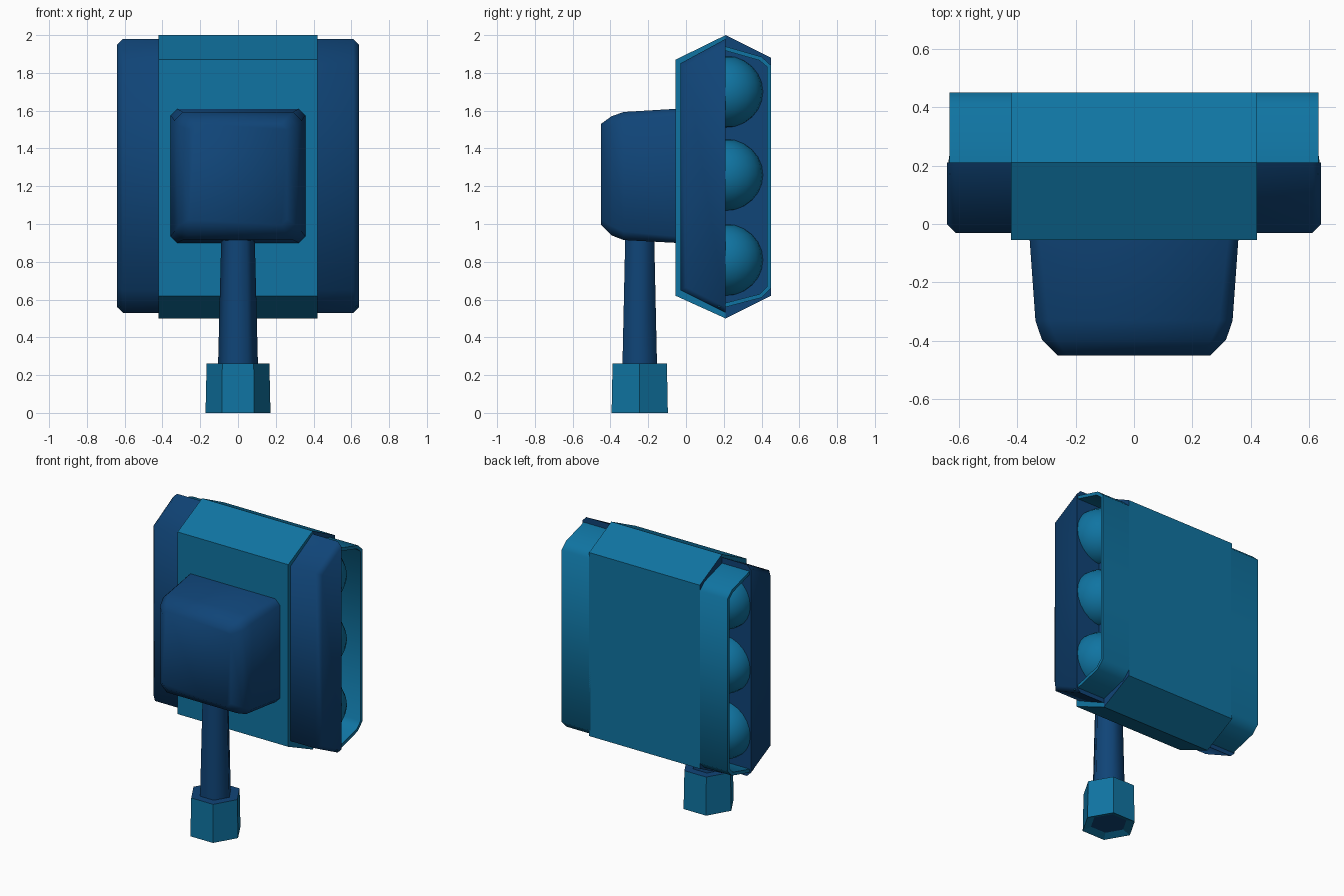
import bpy, bmesh, math
from mathutils import Vector

if "Cube" in bpy.data.objects:
    bpy.data.objects.remove(bpy.data.objects["Cube"])


def material(name, rgb):
    m = bpy.data.materials.new(name)
    m.diffuse_color = (*rgb, 1)
    m.use_nodes = True
    m.node_tree.nodes["Principled BSDF"].inputs["Base Color"].default_value = m.diffuse_color
    return m


TEAL = material("teal", (0.005, 0.175, 0.36))
NAVY = material("navy blue", (0.005, 0.058, 0.185))


def finish(bm, name, mats, angle=None):
    bmesh.ops.recalc_face_normals(bm, faces=bm.faces[:])
    me = bpy.data.meshes.new(name)
    bm.to_mesh(me)
    bm.free()
    for m in mats:
        me.materials.append(m)
    ob = bpy.data.objects.new(name, me)
    bpy.context.collection.objects.link(ob)
    if angle:
        bpy.ops.object.select_all(action='DESELECT')
        ob.select_set(True)
        bpy.context.view_layer.objects.active = ob
        bpy.ops.object.shade_smooth_by_angle(angle=math.radians(angle))
    return ob


def loft(rings):
    """Skin a list of equal-length rings and cap both ends."""
    bm = bmesh.new()
    vs = [[bm.verts.new(p) for p in r] for r in rings]
    n = len(vs[0])
    for a, b in zip(vs, vs[1:]):
        for i in range(n):
            j = (i + 1) % n
            bm.faces.new((a[i], a[j], b[j], b[i]))
    bm.faces.new(vs[0])
    bm.faces.new(vs[-1])
    bmesh.ops.recalc_face_normals(bm, faces=bm.faces[:])
    return bm


def along_x(profile, x):
    return [(x, y, z) for y, z in profile]


def hexagon(r, z, cy=-0.245):
    return [(r * math.cos(k * math.pi / 3), cy + r * math.sin(k * math.pi / 3), z)
            for k in range(6)]


# Central band: hexagonal profile, rear half of each end face in navy
hexa = [(-0.055, 0.62), (-0.055, 1.87), (0.21, 2.0), (0.45, 1.88), (0.45, 0.62), (0.21, 0.5)]
bm = loft([along_x(hexa, -0.42), along_x(hexa, 0.42)])
bmesh.ops.bisect_plane(bm, geom=bm.verts[:] + bm.edges[:] + bm.faces[:],
                       plane_co=(0, 0.21, 0), plane_no=(0, 1, 0))
for f in bm.faces:
    if abs(f.normal.x) > 0.9 and f.calc_center_median().y > 0.21:
        f.material_index = 1
finish(bm, "central_band", [TEAL, NAVY])

# Front shell: navy, running across behind the band, chamfered at the ends
outer = [(0.21, 0.53), (0.21, 1.98), (-0.03, 1.85), (-0.03, 0.65)]
inner = [(0.21, 0.56), (0.21, 1.95), (0.0, 1.835), (0.0, 0.665)]
bm = loft([along_x(inner, -0.64), along_x(outer, -0.61),
           along_x(outer, 0.61), along_x(inner, 0.64)])
finish(bm, "front_shell", [NAVY], 50)

# Rear side pods: teal frame with a recessed navy floor and three domes
pod = [(0.17, 0.56), (0.17, 1.94), (0.21, 1.94), (0.40, 1.885), (0.45, 1.84),
       (0.45, 0.66), (0.40, 0.61), (0.21, 0.56)]
for s, side in ((1, "right"), (-1, "left")):
    bm = loft([along_x(pod, s * 0.41), along_x(pod, s * 0.63)])
    end = max(bm.faces, key=lambda f: s * f.calc_center_median().x)
    bmesh.ops.inset_region(bm, faces=[end], thickness=0.022)
    res = bmesh.ops.extrude_discrete_faces(bm, faces=[end])
    floor = res["faces"][0]
    rim = [e for e in bm.edges if e.is_boundary]
    old = list({v for e in rim for v in e.verts if v not in floor.verts})
    bmesh.ops.translate(bm, verts=floor.verts[:], vec=(-s * 0.17, 0, 0))
    floor.material_index = 1
    if old:
        bmesh.ops.bridge_loops(bm, edges=rim)
    finish(bm, side + "_rear_pod", [TEAL, NAVY], 50)

    for k, z in enumerate((0.81, 1.26, 1.70)):
        bm = bmesh.new()
        bmesh.ops.create_uvsphere(bm, u_segments=20, v_segments=12, radius=1)
        for v in bm.verts:
            v.co = Vector((s * 0.445 + v.co.x * 0.19, 0.21 + v.co.y * 0.2, z + v.co.z * 0.19))
        finish(bm, f"{side}_dome_{k + 1}", [TEAL], 60)


# Motor housing: chamfered rectangles tapering to the front
def chamfered(y, w, z0, z1, c):
    return [(-w + c, y, z0), (w - c, y, z0), (w, y, z0 + c), (w, y, z1 - c),
            (w - c, y, z1), (-w + c, y, z1), (-w, y, z1 - c), (-w, y, z0 + c)]


bm = loft([chamfered(-0.05, 0.357, 0.9, 1.61, 0.035),
           chamfered(-0.33, 0.337, 0.915, 1.593, 0.045),
           chamfered(-0.395, 0.315, 0.94, 1.57, 0.05),
           chamfered(-0.45, 0.26, 0.995, 1.53, 0.03)])
finish(bm, "front_housing", [NAVY], 50)

# Tapered hexagonal post
finish(loft([hexagon(0.107, 0.2), hexagon(0.088, 0.95)]), "post", [NAVY], 65)

# Hexagonal foot: navy top and a navy socket underneath
bm = loft([hexagon(0.172, 0), hexagon(0.166, 0.262)])
bottom = min(bm.faces, key=lambda f: f.calc_center_median().z)
top = max(bm.faces, key=lambda f: f.calc_center_median().z)
top.material_index = 1
bmesh.ops.inset_region(bm, faces=[bottom], thickness=0.055)
bmesh.ops.translate(bm, verts=bottom.verts[:], vec=(0, 0, 0.02))
bottom.material_index = 1
finish(bm, "foot", [TEAL, NAVY])
